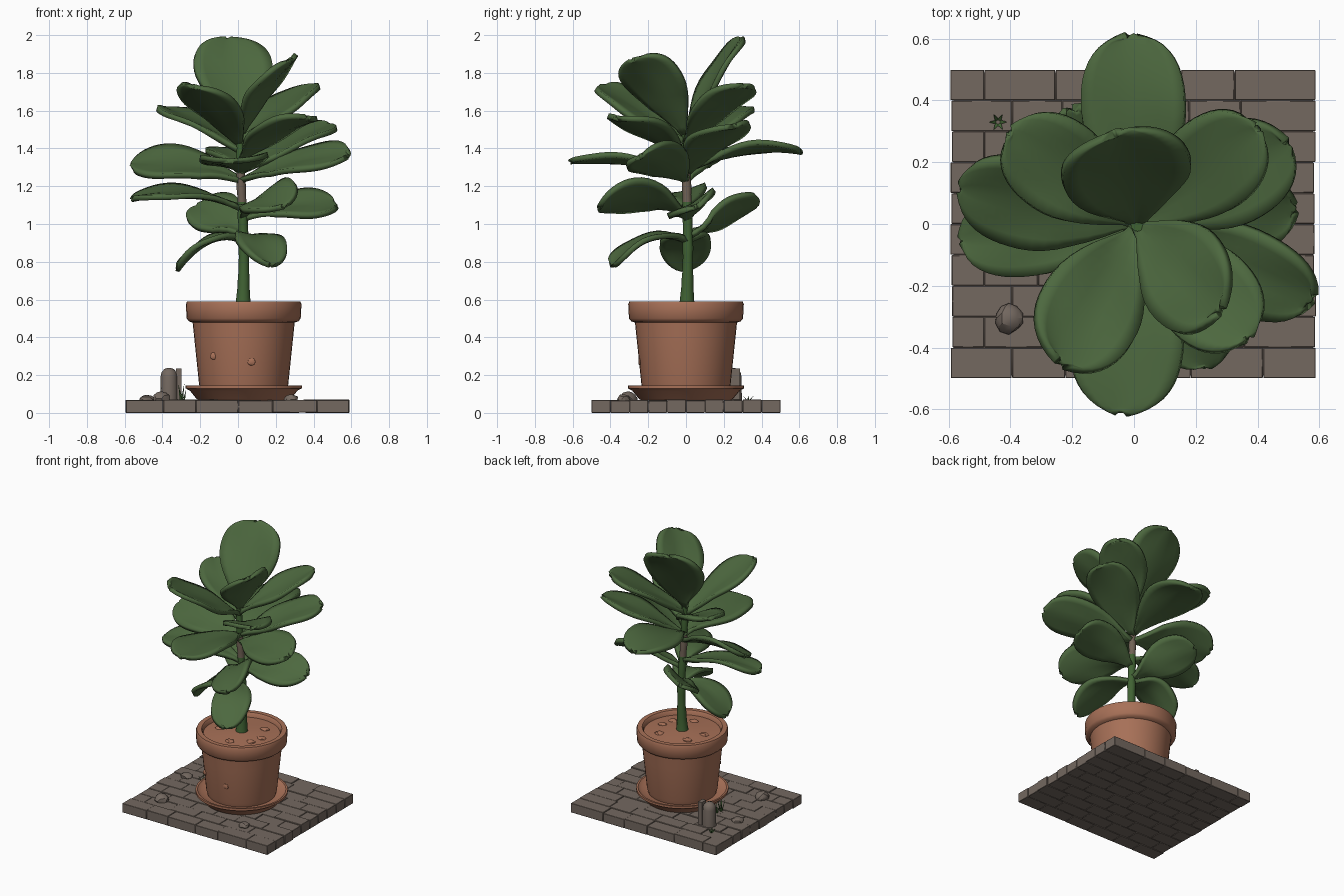
import bpy, bmesh, math, random
from mathutils import Vector, Matrix

if "Cube" in bpy.data.objects:
    bpy.data.objects.remove(bpy.data.objects["Cube"])
random.seed(4)

def mat(name, r, g, b):
    m = bpy.data.materials.new(name)
    m.diffuse_color = tuple((c / 255) ** 2.2 for c in (r, g, b)) + (1,)
    m.use_nodes = True
    m.node_tree.nodes["Principled BSDF"].inputs["Base Color"].default_value = m.diffuse_color
    return m

LEAF = mat("leaf green", 78, 104, 65)
STEM = mat("stem green", 66, 98, 54)
BARK = mat("bark brown", 112, 98, 86)
CLAY = mat("terracotta", 166, 112, 88)
STONE = mat("stone grey brown", 115, 104, 96)

def finish(name, bm, *mats, smooth=40):
    bmesh.ops.recalc_face_normals(bm, faces=bm.faces)
    me = bpy.data.meshes.new(name)
    bm.to_mesh(me)
    bm.free()
    ob = bpy.data.objects.new(name, me)
    bpy.context.collection.objects.link(ob)
    for m in mats:
        me.materials.append(m)
    bpy.ops.object.select_all(action='DESELECT')
    ob.select_set(True)
    bpy.context.view_layer.objects.active = ob
    bpy.ops.object.shade_smooth_by_angle(angle=math.radians(smooth))
    return ob

def bridge(bm, rows, closed):
    for a, b in zip(rows, rows[1:]):
        n = len(a)
        for i in range(n if closed else n - 1):
            j = (i + 1) % n
            bm.faces.new((a[i], a[j], b[j], b[i]))

def lathe(name, profile, cx, cy, m, seg=40):
    bm = bmesh.new()
    rows = [[bm.verts.new((cx + r * math.cos(2 * math.pi * i / seg),
                           cy + r * math.sin(2 * math.pi * i / seg), z))
             for i in range(seg)] for r, z in profile]
    bridge(bm, rows, True)
    bm.faces.new(rows[0])
    bm.faces.new(rows[-1])
    return finish(name, bm, m)

def box(bm, x0, x1, y0, y1, z0, z1):
    mt = Matrix.Translation(((x0 + x1) / 2, (y0 + y1) / 2, (z0 + z1) / 2))
    bmesh.ops.create_cube(bm, size=1, matrix=mt @ Matrix.Diagonal((x1 - x0, y1 - y0, z1 - z0, 1)))

def rock(name, x, y, z, sx, sy, sz, m):
    bm = bmesh.new()
    bmesh.ops.create_icosphere(bm, subdivisions=2, radius=1)
    for v in bm.verts:
        k = random.uniform(0.88, 1.08)
        v.co = Vector((x + v.co.x * sx * k, y + v.co.y * sy * k, z + v.co.z * sz * k))
    return finish(name, bm, m, smooth=25)

# paving slab: a core plus staggered bricks with shallow joints
bm = bmesh.new()
box(bm, -0.585, 0.58, -0.49, 0.49, 0.004, 0.062)
for row in range(10):
    x, y = -0.595, -0.5 + row * 0.1
    first = True
    while x < 0.58:
        w = (0.11 if row % 2 else 0.2) if first else random.uniform(0.16, 0.24)
        first = False
        x1 = x + w if x + w < 0.52 else 0.59
        out = random.uniform(0, 0.008)
        box(bm, x + (out if x < -0.59 else 0.0008), x1 - (out if x1 > 0.58 else 0.0008),
            y + 0.0008, y + 0.0992, random.uniform(0, 0.002), 0.067 + random.uniform(-0.003, 0.003))
        x = x1
slab = finish("paving_slab", bm, STONE, smooth=30)
bev = slab.modifiers.new("bevel", 'BEVEL')
bev.width, bev.segments = 0.002, 1

# pot, soil and saucer
PX = 0.03
lathe("saucer", [(0.235, 0.066), (0.25, 0.075), (0.285, 0.118), (0.308, 0.13), (0.308, 0.146),
                 (0.295, 0.146), (0.27, 0.125), (0.2, 0.12)], PX, 0, CLAY)
lathe("pot", [(0.228, 0.12), (0.236, 0.15), (0.262, 0.40), (0.27, 0.478), (0.29, 0.485), (0.302, 0.50),
              (0.306, 0.575), (0.300, 0.59), (0.268, 0.59), (0.26, 0.58), (0.255, 0.55)], PX, 0, CLAY)
lathe("soil", [(0.262, 0.54), (0.262, 0.558), (0.15, 0.566), (0.04, 0.575)], PX, 0, CLAY)
for i in range(6):
    a = i * 2.4
    rock("soil_lump", PX + 0.16 * math.cos(a), 0.16 * math.sin(a), 0.56, 0.035, 0.03, 0.018, CLAY)
for a, z in ((-2.25, 0.30), (-1.4, 0.27)):
    r = 0.236 + (z - 0.15) * 0.104
    rock("pot_chip", PX + r * math.cos(a), r * math.sin(a), z, 0.022, 0.008, 0.02, CLAY)

# loose stones and the little bollard with its post
rock("stone_front_left", -0.405, -0.305, 0.075, 0.048, 0.052, 0.038, STONE)
rock("stone_front_right", 0.28, -0.33, 0.072, 0.04, 0.035, 0.028, STONE)
rock("stone_left", -0.48, 0.09, 0.072, 0.045, 0.04, 0.024, STONE)
lathe("bollard", [(0.047, 0.06), (0.045, 0.19), (0.04, 0.215), (0.025, 0.232), (0.008, 0.238)],
      -0.365, 0.25, STONE, 14)
bm = bmesh.new()
box(bm, -0.328, -0.298, 0.235, 0.285, 0.06, 0.236)
finish("bollard_post", bm, STONE)

# grass tufts
bm = bmesh.new()
for gx, gy, h in ((-0.30, 0.02, 0.09), (-0.44, 0.33, 0.025), (-0.29, 0.06, 0.06)):
    for i in range(6):
        a = i * 1.05
        d = Vector((math.cos(a), math.sin(a), 0))
        s = Vector((-d.y, d.x, 0)) * 0.007
        b = Vector((gx, gy, 0.064)) + d * 0.006
        bm.faces.new([bm.verts.new(p) for p in (b - s, b + s, b + d * 0.025 + Vector((0, 0, h)))])
finish("grass_tufts", bm, STEM)

# stem, with a bare bark stretch partway up
def stem_at(z):
    t = (z - 0.55) / 1.0
    return Vector((0.026 - 0.022 * max(0, t - 0.4) + 0.005 * math.sin(6 * t), 0.004 + 0.006 * math.sin(5 * t), z))

bm = bmesh.new()
rows = []
for i in range(25):
    z = 0.55 + i * 0.0405
    r = 0.03 - 0.011 * i / 24 + 0.012 * max(0, 1 - i / 4) + (0.003 if i % 4 == 0 else 0)
    c = stem_at(z)
    rows.append([bm.verts.new((c.x + r * math.cos(k * math.pi / 6), c.y + r * math.sin(k * math.pi / 6), z))
                 for k in range(12)])
bridge(bm, rows, True)
bm.faces.new(rows[-1])
for f in bm.faces:
    f.material_index = 1 if 1.13 < f.calc_center_median().z < 1.29 else 0
finish("stem", bm, STEM, BARK)

# leaves: base height, tip, width, arch of the midrib, roll in degrees
LEAVES = [
    (1.48, (-0.05, 0.30, 1.98), 0.42, 0.02, 0),
    (1.28, (-0.01, 0.61, 1.38), 0.34, 0.05, 6),
    (1.47, (0.28, -0.28, 1.87), 0.34, 0.035, -20),
    (1.43, (-0.24, -0.45, 1.73), 0.34, 0.0, 8),
    (1.34, (0.37, -0.37, 1.56), 0.32, 0.03, 0),
    (1.44, (0.40, 0.31, 1.73), 0.31, 0.01, 0),
    (1.39, (-0.40, 0.30, 1.61), 0.31, 0.02, 0),
    (1.27, (0.50, 0.26, 1.52), 0.33, 0.02, -6),
    (1.23, (0.58, -0.24, 1.36), 0.30, 0.025, -27),
    (1.03, (0.52, 0.05, 1.09), 0.28, 0.03, -28),
    (1.04, (0.24, -0.46, 1.09), 0.30, 0.07, -32),
    (1.28, (-0.04, -0.61, 1.33), 0.36, 0.02, -3),
    (1.23, (-0.56, 0.12, 1.31), 0.33, 0.035, 28),
    (1.08, (-0.56, -0.05, 1.13), 0.28, 0.05, 10),
    (0.93, (-0.21, 0.37, 1.10), 0.28, 0.02, 36),
    (0.91, (-0.32, -0.01, 0.76), 0.27, 0.075, 0),
    (0.91, (0.17, -0.39, 0.78), 0.26, 0.075, 0),
]
NU, NV, WIDEST = 18, 8, 0.63
for n, (z0, tip, width, arch, roll) in enumerate(LEAVES):
    p0, p2 = stem_at(z0), Vector(tip)
    p1 = (p0 + p2) / 2 + Vector((0, 0, 2 * arch))
    bm = bmesh.new()
    rows = []
    for i in range(NU + 1):
        u = 1 - (1 - i / NU) ** 1.6
        c = p0 * (1 - u) ** 2 + p1 * 2 * u * (1 - u) + p2 * u * u
        T = ((p1 - p0) * (1 - u) + (p2 - p1) * u).normalized()
        S = T.cross(Vector((0, 0, 1))).normalized()
        N = S.cross(T)
        a = math.radians(roll) * min(1, u * 3)
        S, N = S * math.cos(a) + N * math.sin(a), N * math.cos(a) - S * math.sin(a)
        if u < WIDEST:
            k = math.sin(math.pi / 2 * u / WIDEST) ** 1.1
        else:
            k = max(0, 1 - ((u - WIDEST) / (1 - WIDEST)) ** 2.4) ** 0.45
        w = width / 2 * max(0.1, k)
        row = []
        for j in range(NV + 1):
            v = 2 * j / NV - 1
            lift = 0.12 * w * abs(v) ** 1.3 + 0.008 * abs(v) * math.sin(9 * u + n + 2 * v)
            row.append(bm.verts.new(c + S * w * v + N * lift))
        rows.append(row)
    bridge(bm, rows, False)
    leaf = finish("leaf_%02d" % (n + 1), bm, LEAF, smooth=50)
    sol = leaf.modifiers.new("thickness", 'SOLIDIFY')
    sol.thickness, sol.offset = 0.028, 0
